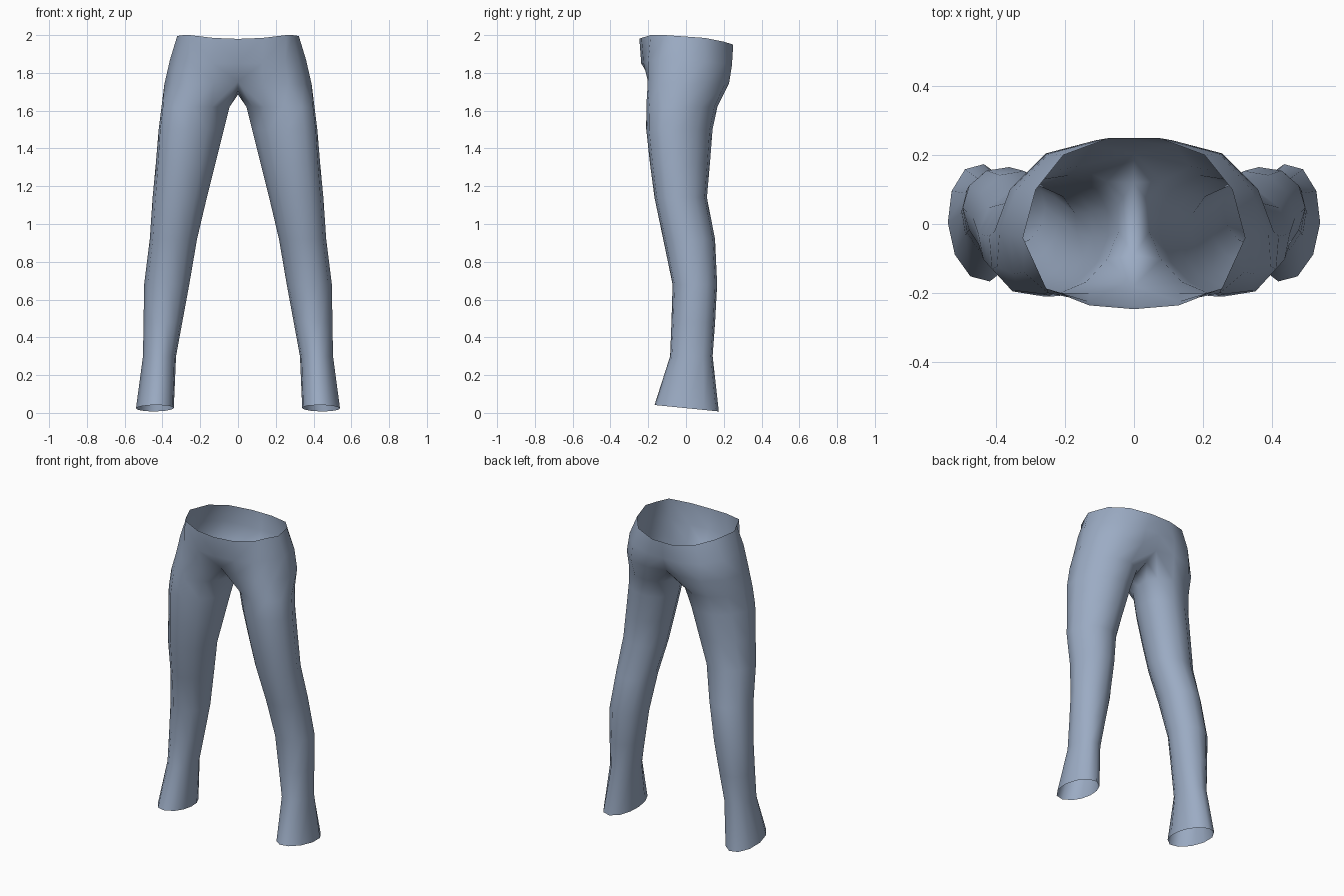
import bpy, bmesh, math

if "Cube" in bpy.data.objects:
    bpy.data.objects.remove(bpy.data.objects["Cube"])

# Fabric colour
denim = bpy.data.materials.new("blue grey fabric")
denim.diffuse_color = (0.33, 0.41, 0.55, 1)
denim.use_nodes = True
denim.node_tree.nodes["Principled BSDF"].inputs["Base Color"].default_value = denim.diffuse_color

# Half of the waist and hips: front centre, round the outer side, to back centre
waist = [(0, -.247, 1.98), (.13, -.236, 1.985), (.255, -.187, 2.0),
         (.29, -.11, 2.0), (.322, -.04, 1.995), (.285, .1, 1.985),
         (.205, .2, 1.965), (.07, .25, 1.95), (0, .25, 1.95)]
hips = [(0, -.237, 1.85), (.13, -.225, 1.85), (.25, -.2, 1.86),
        (.32, -.14, 1.87), (.36, -.03, 1.87), (.34, .1, 1.86),
        (.245, .205, 1.85), (.11, .243, 1.84), (0, .24, 1.84)]
# The seat ring carries on under the body along the crotch seam
seat = [(0, -.18, 1.755), (.13, -.2, 1.75), (.265, -.203, 1.74),
        (.35, -.145, 1.74), (.39, -.02, 1.74), (.36, .1, 1.74),
        (.255, .205, 1.74), (.12, .228, 1.745), (0, .205, 1.745),
        (0, .12, 1.705), (0, .02, 1.685), (0, -.09, 1.705)]

# Leg sections: height, inner x, outer x, front y, back y, shear, tilt
leg = [(1.62, .045, .405, -.212, .168, .2, 0),
       (1.50, .075, .420, -.212, .142, .2, 0),
       (1.32, .120, .435, -.192, .128, .15, 0),
       (1.14, .165, .452, -.168, .112, .1, 0),
       (0.92, .217, .467, -.122, .155, .05, 0),
       (0.68, .258, .497, -.072, .166, 0, 0),
       (0.48, .295, .500, -.078, .155, 0, 0),
       (0.30, .328, .503, -.085, .142, 0, 0),
       (.025, .340, .540, -.168, .175, -.05, -.1)]
ANGLES = [-130 + 32.5 * i for i in range(9)] + [155, 180, 205]


def leg_ring(z, xi, xo, yf, yb, shear, tilt):
    pts = []
    for a in ANGLES:
        c, s = math.cos(math.radians(a)), math.sin(math.radians(a))
        y = (yf + yb) / 2 + (yb - yf) / 2 * s
        x = (xi + xo) / 2 + (xo - xi) / 2 * c - shear * (yb - yf) / 2 * s
        pts.append((x, y, z + tilt * y))
    return pts


bm = bmesh.new()


def add_ring(pts):
    return [bm.verts.new(p) for p in pts]


def bridge(top, bottom, closed):
    n = min(len(top), len(bottom))
    for i in range(n if closed else n - 1):
        j = (i + 1) % n
        bm.faces.new((bottom[i], bottom[j], top[j], top[i]))


# Open hip panels, then closed leg tube
waist_v, hips_v, seat_v = add_ring(waist), add_ring(hips), add_ring(seat)
bridge(waist_v, hips_v, False)
bridge(hips_v, seat_v, False)
upper = seat_v
for section in leg:
    lower = add_ring(leg_ring(*section))
    bridge(upper, lower, True)
    upper = lower

for f in bm.faces:
    f.smooth = True
mesh = bpy.data.meshes.new("trousers")
bm.to_mesh(mesh)
bm.free()
mesh.materials.append(denim)
trousers = bpy.data.objects.new("trousers", mesh)
bpy.context.collection.objects.link(trousers)

# Second leg, joined along the centre seam
mirror = trousers.modifiers.new("other leg", 'MIRROR')
mirror.use_clip = True
mirror.merge_threshold = 0.001
